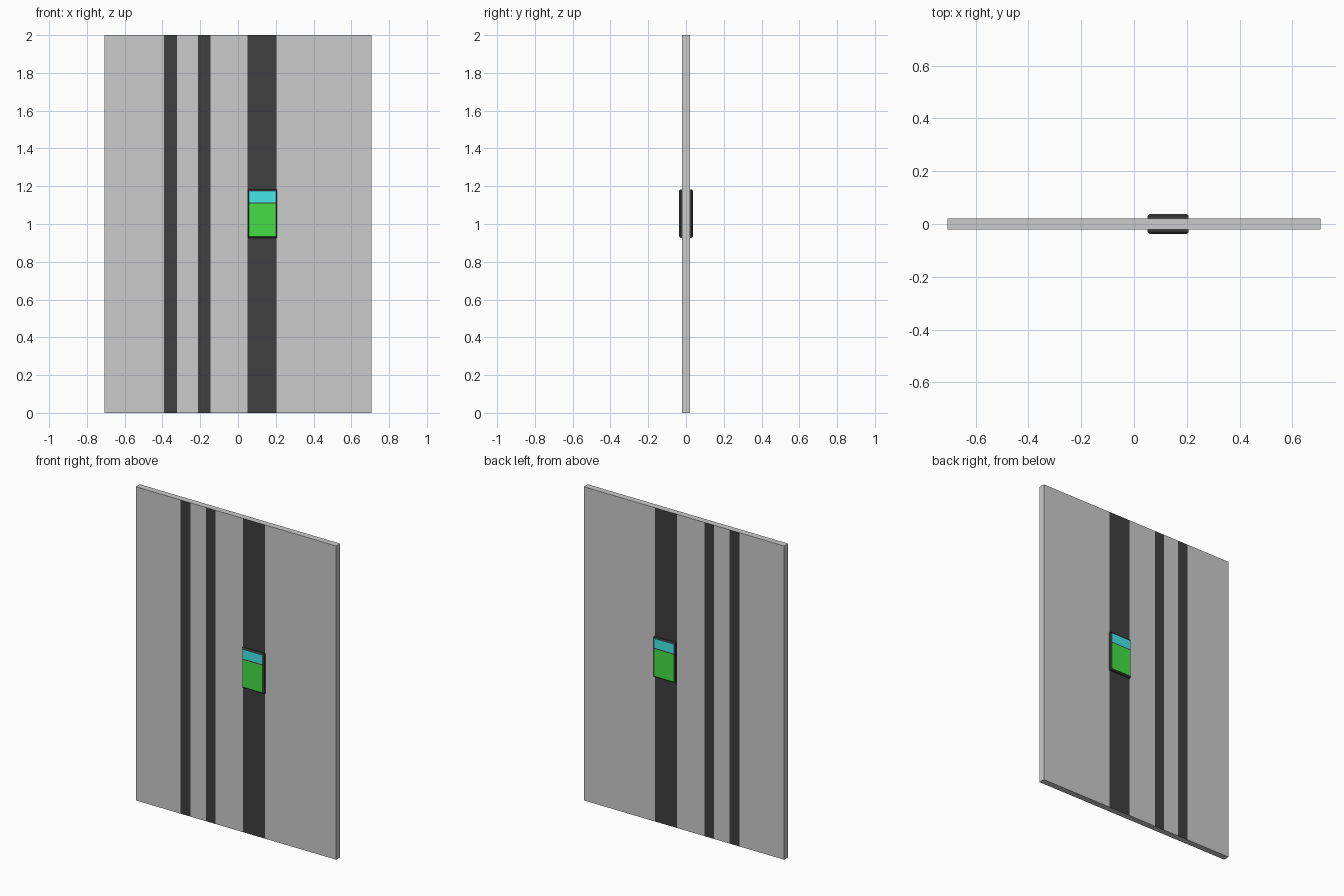
import bpy, bmesh
from mathutils import Vector

if "Cube" in bpy.data.objects:
    bpy.data.objects.remove(bpy.data.objects["Cube"])


def material(name, rgb):
    m = bpy.data.materials.new(name)
    m.diffuse_color = (*rgb, 1)
    m.use_nodes = True
    m.node_tree.nodes["Principled BSDF"].inputs["Base Color"].default_value = m.diffuse_color
    return m


GREY = material("panel_grey", (0.8, 0.8, 0.8))
BLACK = material("black", (0.05, 0.05, 0.05))
TEAL = material("teal", (0.06, 0.8, 0.8))
GREEN = material("green", (0.06, 0.73, 0.06))


def box(lo, hi):
    bm = bmesh.new()
    bmesh.ops.create_cube(bm, size=1)
    lo, hi = Vector(lo), Vector(hi)
    for v in bm.verts:
        v.co = (lo + hi) / 2 + v.co * (hi - lo)
    bm.normal_update()
    return bm


def cut(bm, axis, value):
    co, no = Vector(), Vector()
    co[axis], no[axis] = value, 1
    bmesh.ops.bisect_plane(bm, geom=bm.verts[:] + bm.edges[:] + bm.faces[:],
                           plane_co=co, plane_no=no)


def finish(bm, name, mats):
    mesh = bpy.data.meshes.new(name)
    bm.to_mesh(mesh)
    bm.free()
    for m in mats:
        mesh.materials.append(m)
    bpy.context.collection.objects.link(bpy.data.objects.new(name, mesh))


# Flat panel with stripes flush in the front and back faces
stripes = [(-0.393, -0.322), (-0.213, -0.145), (0.051, 0.205)]
bm = box((-0.707, -0.02, 0), (0.707, 0.02, 2))
for pair in stripes:
    for x in pair:
        cut(bm, 0, x)
bm.normal_update()
for f in bm.faces:
    x = f.calc_center_median().x
    if abs(f.normal.y) > 0.9 and any(a < x < b for a, b in stripes):
        f.material_index = 1
finish(bm, "striped_panel", [GREY, BLACK])

# Display case through the panel: chamfered black rim, coloured faces
bm = box((0.052, -0.037, 0.927), (0.207, 0.037, 1.182))
rim = [e for e in bm.edges if abs(e.verts[0].co.y - e.verts[1].co.y) < 1e-6]
bmesh.ops.bevel(bm, geom=rim, offset=0.007, segments=1, affect='EDGES')
split, gap = 1.112, 0.003
cut(bm, 2, split - gap)
cut(bm, 2, split + gap)
bm.normal_update()
for f in bm.faces:
    z = f.calc_center_median().z
    if abs(f.normal.y) > 0.95 and abs(z - split) > gap:
        f.material_index = 1 if z > split else 2
finish(bm, "display_case", [BLACK, TEAL, GREEN])
